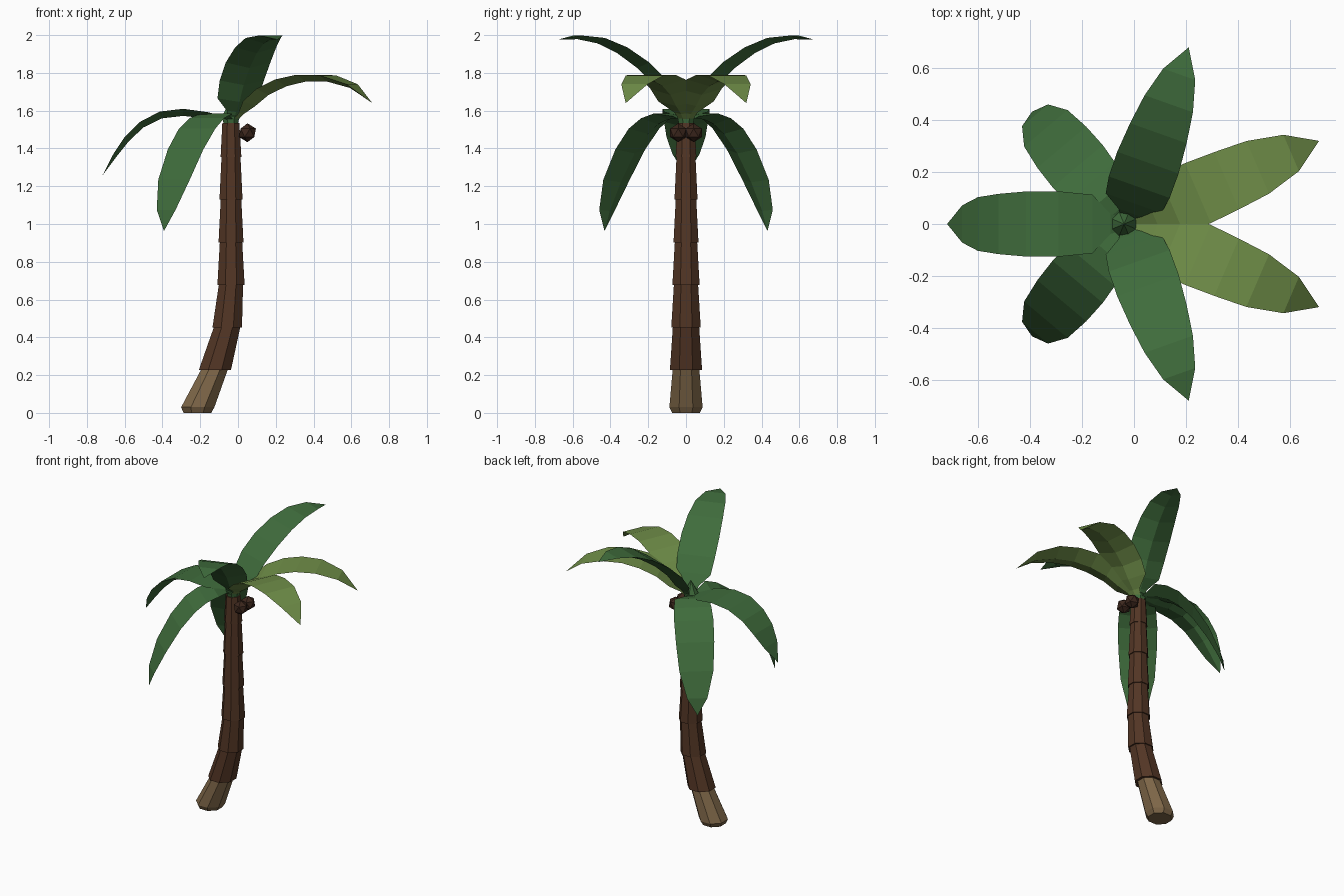
import bpy, bmesh, math
from mathutils import Vector

if "Cube" in bpy.data.objects:
    bpy.data.objects.remove(bpy.data.objects["Cube"])


def material(name, r, g, b):
    m = bpy.data.materials.new(name)
    m.diffuse_color = (r, g, b, 1)
    m.use_nodes = True
    m.node_tree.nodes["Principled BSDF"].inputs["Base Color"].default_value = m.diffuse_color
    return m


BARK = material("bark", 0.085, 0.036, 0.018)
BASE = material("pale_bark", 0.21, 0.135, 0.065)
LEAF = material("leaf", 0.05, 0.15, 0.045)
YOUNG = material("young_leaf", 0.16, 0.27, 0.065)
NUT = material("nut_shell", 0.045, 0.02, 0.012)


def finish(bm, name, mat):
    bmesh.ops.recalc_face_normals(bm, faces=bm.faces)
    me = bpy.data.meshes.new(name)
    bm.to_mesh(me)
    bm.free()
    ob = bpy.data.objects.new(name, me)
    me.materials.append(mat)
    bpy.context.collection.objects.link(ob)
    return ob


def loft(name, rings, mat):
    """Closed skin through rings of points; a one-point ring makes a tip."""
    bm = bmesh.new()
    vs = [[bm.verts.new(p) for p in ring] for ring in rings]
    for a, b in zip(vs, vs[1:]):
        n = len(a)
        for i in range(n):
            j = (i + 1) % n
            if len(b) == 1:
                bm.faces.new((a[i], a[j], b[0]))
            else:
                bm.faces.new((a[i], a[j], b[j], b[i]))
    for end in (vs[0], vs[-1]):
        if len(end) > 2:
            bm.faces.new(end)
    return finish(bm, name, mat)


def ring(x, z, apothem, sides=8):
    r = apothem / math.cos(math.pi / sides)
    return [(x + r * math.cos(a), r * math.sin(a), z)
            for a in ((i + 0.5) * 2 * math.pi / sides for i in range(sides))]


# Trunk: pale foot, then overlapping flared segments along a bent path
loft("trunk_base", [ring(-0.215, 0, 0.073), ring(-0.213, 0.03, 0.088),
                    ring(-0.122, 0.235, 0.07)], BASE)
joints = [(-0.122, 0.228), (-0.057, 0.453), (-0.037, 0.678), (-0.037, 0.903),
          (-0.037, 1.13), (-0.037, 1.355), (-0.038, 1.53)]
flare = [0.085, 0.078, 0.072, 0.066, 0.061, 0.055]
for i, r in enumerate(flare):
    (x0, z0), (x1, z1) = joints[i], joints[i + 1]
    loft(f"trunk_segment_{i + 1}",
         [ring(x0, z0, r), ring(x1, z1 + 0.004, r * 0.82)], BARK)

# Green heart of the crown with a pointed bud
loft("crown_bud", [ring(-0.038, 1.52, 0.036), ring(-0.038, 1.57, 0.046),
                   [(-0.038, 0, 1.66)]], LEAF)

# Nuts under the crown
for s, side in ((-1, "front"), (1, "back")):
    bm = bmesh.new()
    bmesh.ops.create_icosphere(bm, subdivisions=1, radius=0.05)
    bmesh.ops.translate(bm, verts=bm.verts, vec=(0.05, s * 0.041, 1.483))
    finish(bm, f"nut_{side}", NUT)

# Half-width of a frond along its length
WIDTH = [(0, 0.028), (0.05, 0.035), (0.13, 0.112), (0.3, 0.126), (0.45, 0.125),
         (0.7, 0.108), (0.88, 0.064), (1, 0)]


def half_width(t):
    for (t0, w0), (t1, w1) in zip(WIDTH, WIDTH[1:]):
        if t <= t1:
            return w0 + (w1 - w0) * (t - t0) / (t1 - t0)
    return 0


def frond(name, angle, path, mat):
    """Flat-topped, keeled leaf following (radius, height) points."""
    a = math.radians(angle)
    out = Vector((math.cos(a), math.sin(a), 0))
    across = Vector((-math.sin(a), math.cos(a), 0))
    up = Vector((0, 0, 1))
    pts = [Vector(p) for p in path]
    run = [0]
    for p, q in zip(pts, pts[1:]):
        run.append(run[-1] + (q - p).length)
    rings = []
    for i, p in enumerate(pts):
        c = Vector((-0.03, 0, 0)) + out * p.x + up * p.y
        if i == len(pts) - 1:
            rings.append([c])
            break
        w = half_width(run[i] / run[-1])
        t = (pts[i + 1] - pts[max(i - 1, 0)]).normalized()
        keel = (out * t.y - up * t.x) * w * 0.3
        rings.append([c + across * w, c - across * w, c + keel])
    loft(name, rings, mat)


RAISED = [(0.02, 1.55), (0.045, 1.6), (0.085, 1.665), (0.15, 1.76), (0.25, 1.855),
          (0.37, 1.935), (0.49, 1.985), (0.61, 1.998), (0.72, 1.976)]
SPREAD = [(0.02, 1.55), (0.055, 1.59), (0.11, 1.65), (0.19, 1.715), (0.3, 1.765),
          (0.42, 1.79), (0.55, 1.787), (0.69, 1.74), (0.807, 1.64)]
DROOP = [(0.02, 1.55), (0.06, 1.57), (0.13, 1.585), (0.21, 1.56), (0.29, 1.505),
         (0.385, 1.395), (0.48, 1.235), (0.545, 1.075), (0.563, 0.963)]
ARCHED = [(0.02, 1.555), (0.06, 1.575), (0.13, 1.592), (0.26, 1.61), (0.385, 1.595),
          (0.49, 1.54), (0.57, 1.46), (0.63, 1.37), (0.688, 1.257)]

for s, side in ((-1, "front"), (1, "back")):
    frond(f"spread_frond_{side}", s * 23.3, SPREAD, YOUNG)
    frond(f"raised_frond_{side}", s * 70.5, RAISED, LEAF)
    frond(f"drooping_frond_{side}", s * 130, DROOP, LEAF)
frond("arched_frond", 180, ARCHED, LEAF)
